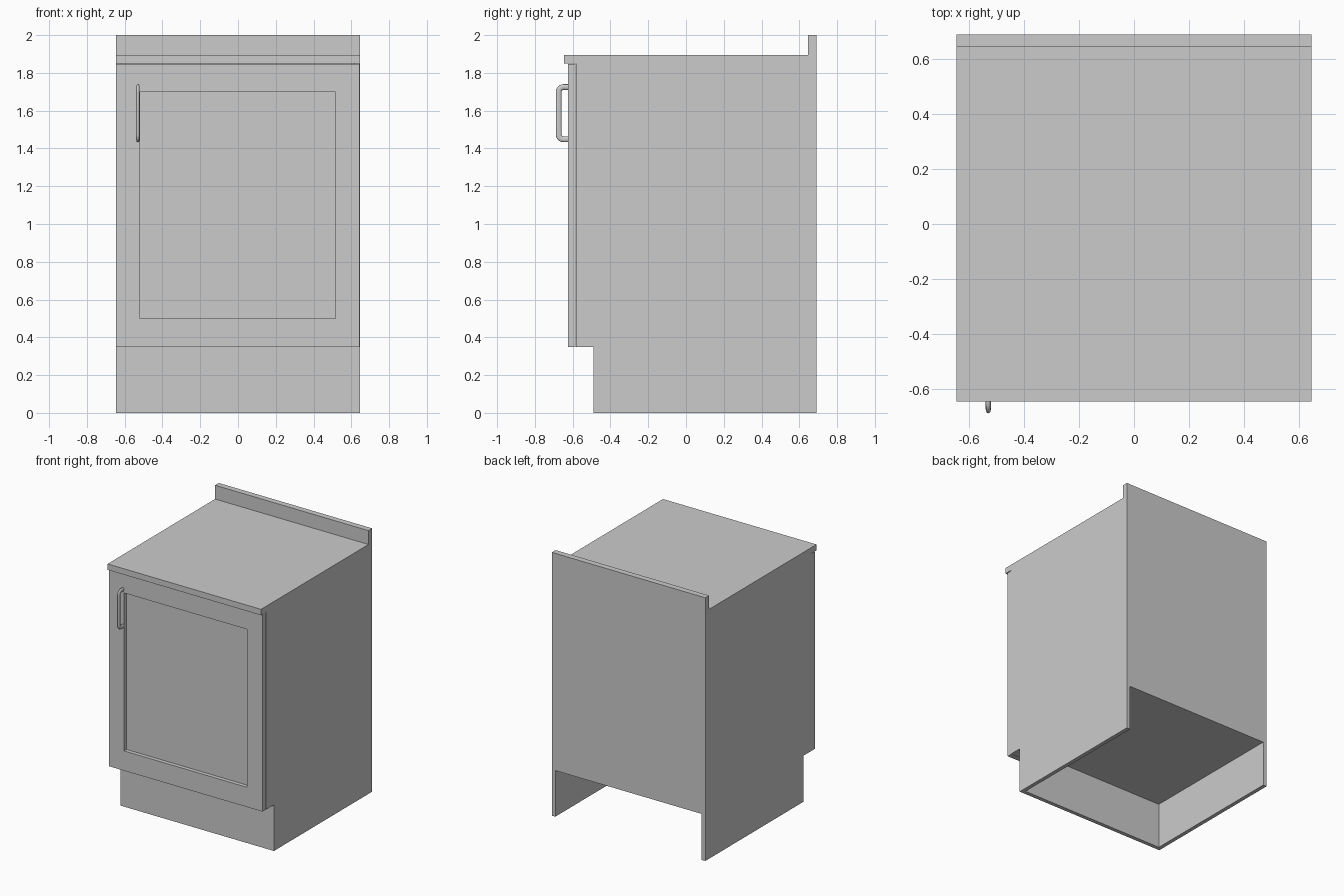
import bpy, bmesh, math
from mathutils import Vector

if "Cube" in bpy.data.objects:
    bpy.data.objects.remove(bpy.data.objects["Cube"])

HALF_W = 0.645
BOARD = 0.03


def new_object(name, bm):
    bmesh.ops.recalc_face_normals(bm, faces=bm.faces)
    me = bpy.data.meshes.new(name)
    bm.to_mesh(me)
    bm.free()
    ob = bpy.data.objects.new(name, me)
    bpy.context.collection.objects.link(ob)
    return ob


def extrude_profile(name, yz, x0, x1):
    """Extrude a closed (y, z) outline along x."""
    bm = bmesh.new()
    face = bm.faces.new([bm.verts.new((x0, y, z)) for y, z in yz])
    ext = bmesh.ops.extrude_face_region(bm, geom=[face])
    moved = [g for g in ext["geom"] if isinstance(g, bmesh.types.BMVert)]
    bmesh.ops.translate(bm, verts=moved, vec=(x1 - x0, 0, 0))
    return new_object(name, bm)


def box(name, x0, x1, y0, y1, z0, z1):
    return extrude_profile(name, [(y0, z0), (y1, z0), (y1, z1), (y0, z1)], x0, x1)


# Side panels with toe-kick notch
side = [(-0.49, 0), (0.69, 0), (0.69, 1.85), (-0.583, 1.85), (-0.583, 0.35), (-0.49, 0.35)]
for name, s in (("left_side", -1), ("right_side", 1)):
    extrude_profile(name, side, s * HALF_W, s * (HALF_W - BOARD))

# Inner boards
inner = HALF_W - BOARD
box("toe_board", -inner, inner, -0.49, -0.46, 0, 0.35)
box("bottom_board", -inner, inner, -0.583, 0.66, 0.35, 0.38)
box("back_board", -inner, inner, 0.66, 0.69, 0.35, 1.85)

# Countertop with front lip and backsplash in one profile
extrude_profile("countertop", [(-0.645, 1.85), (0.69, 1.85), (0.69, 2.0), (0.645, 2.0),
                               (0.645, 1.895), (-0.645, 1.895)], -HALF_W, HALF_W)

# Door: frame around a recessed panel
bm = bmesh.new()
x0, x1, z0, z1 = -HALF_W, 0.642, 0.35, 1.847
ix0, ix1, iz0, iz1 = -0.52, 0.515, 0.5, 1.7


def ring(a, b, c, d, y):
    return [bm.verts.new(p) for p in ((a, y, c), (b, y, c), (b, y, d), (a, y, d))]


rings = [ring(x0, x1, z0, z1, -0.585), ring(x0, x1, z0, z1, -0.625),
         ring(ix0, ix1, iz0, iz1, -0.625), ring(ix0, ix1, iz0, iz1, -0.595)]
for r, q in zip(rings, rings[1:]):
    for i in range(4):
        j = (i + 1) % 4
        bm.faces.new((r[i], r[j], q[j], q[i]))
bm.faces.new(rings[0])
bm.faces.new(rings[-1])
new_object("door", bm)

# Handle: rounded U-shaped bar, flattened sideways
R, BEND, Y_BAR, Z_LO, Z_HI = 0.015, 0.025, -0.674, 1.448, 1.725
path = [Vector((0, -0.62, Z_LO))]
for zc, start in ((Z_LO + BEND, 270), (Z_HI - BEND, 180)):
    for k in range(7):
        a = math.radians(start - 15 * k)
        path.append(Vector((0, Y_BAR + BEND + BEND * math.cos(a), zc + BEND * math.sin(a))))
path.append(Vector((0, -0.62, Z_HI)))
cu = bpy.data.curves.new("handle_path", "CURVE")
cu.dimensions = "3D"
cu.bevel_depth = R
cu.bevel_resolution = 4
cu.use_fill_caps = True
sp = cu.splines.new("POLY")
sp.points.add(len(path) - 1)
for p, v in zip(sp.points, path):
    p.co = (*v, 1)
handle = bpy.data.objects.new("handle", cu)
bpy.context.collection.objects.link(handle)
handle.location.x = -0.53
handle.scale.x = 0.62
bpy.context.view_layer.objects.active = handle
handle.select_set(True)
bpy.ops.object.convert(target="MESH")
bpy.ops.object.shade_smooth_by_angle(angle=math.radians(40))
